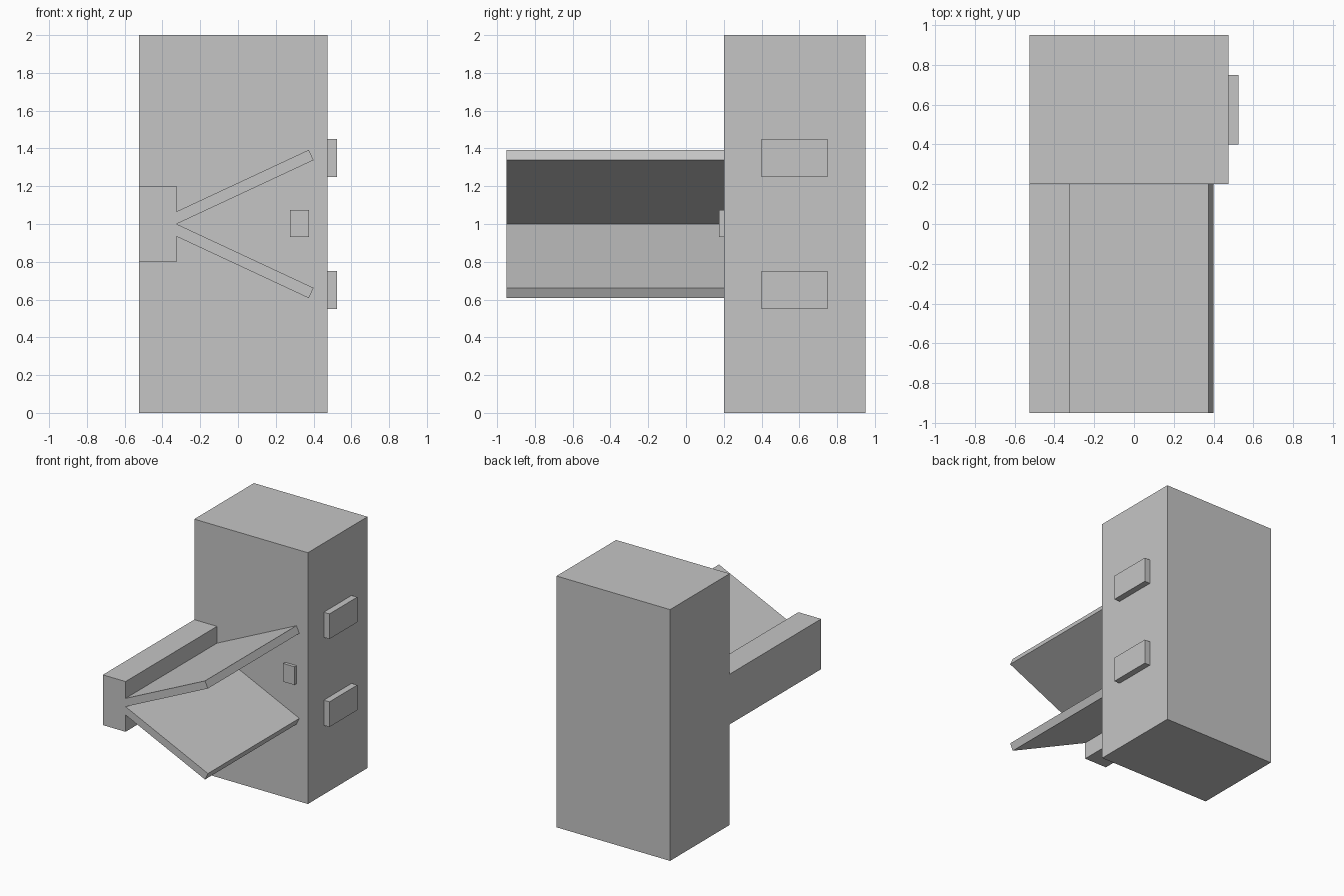
import bpy
from math import radians, sin, cos, tan

cube = bpy.data.objects.get("Cube")
if cube:
    bpy.data.objects.remove(cube, do_unlink=True)

GREY = (0.56, 0.56, 0.56, 1)
grey = bpy.data.materials.new("light grey")
grey.use_nodes = True
grey.diffuse_color = GREY
grey.node_tree.nodes["Principled BSDF"].inputs["Base Color"].default_value = GREY


def prism(name, profile, y0, y1):
    """Extrude an x-z profile (anticlockwise seen from the front) along y."""
    n = len(profile)
    verts = [(x, y, z) for y in (y0, y1) for x, z in profile]
    faces = [tuple(range(n)), tuple(reversed(range(n, 2 * n)))]
    faces += [(i, i + n, (i + 1) % n + n, (i + 1) % n) for i in range(n)]
    mesh = bpy.data.meshes.new(name)
    mesh.from_pydata(verts, [], faces)
    mesh.materials.append(grey)
    obj = bpy.data.objects.new(name, mesh)
    bpy.context.collection.objects.link(obj)
    return obj


def box(name, x0, x1, y0, y1, z0, z1):
    return prism(name, [(x0, z0), (x1, z0), (x1, z1), (x0, z1)], y0, y1)


# Tall main block and the beam projecting from its front
BACK, FACE, FRONT = 0.95, 0.2, -0.95
HINGE_X, MID_Z = -0.325, 1.0
box("main_body", -0.525, 0.475, FACE, BACK, 0, 2)
box("side_beam", -0.525, HINGE_X, FRONT, FACE, 0.8, 1.2)

# Two flat plates opening in a V from the beam
ANGLE, LENGTH, THICK = radians(25), 0.8, 0.06
end_x, end_z = HINGE_X + LENGTH * cos(ANGLE), LENGTH * sin(ANGLE)
plate = [
    (HINGE_X, 0),
    (end_x, end_z),
    (end_x - THICK * sin(ANGLE), end_z + THICK * cos(ANGLE)),
    (HINGE_X, THICK / cos(ANGLE)),
]
prism("upper_plate", [(x, MID_Z + z) for x, z in plate], FRONT, FACE)
prism("lower_plate", [(x, MID_Z - z) for x, z in reversed(plate)], FRONT, FACE)

# Small button on the front and two pads on the left side
box("front_button", 0.275, 0.375, 0.175, FACE, 0.93, 1.075)
for name, z in (("lower_pad", 0.55), ("upper_pad", 1.25)):
    box(name, 0.475, 0.525, 0.4, 0.75, z, z + 0.2)
